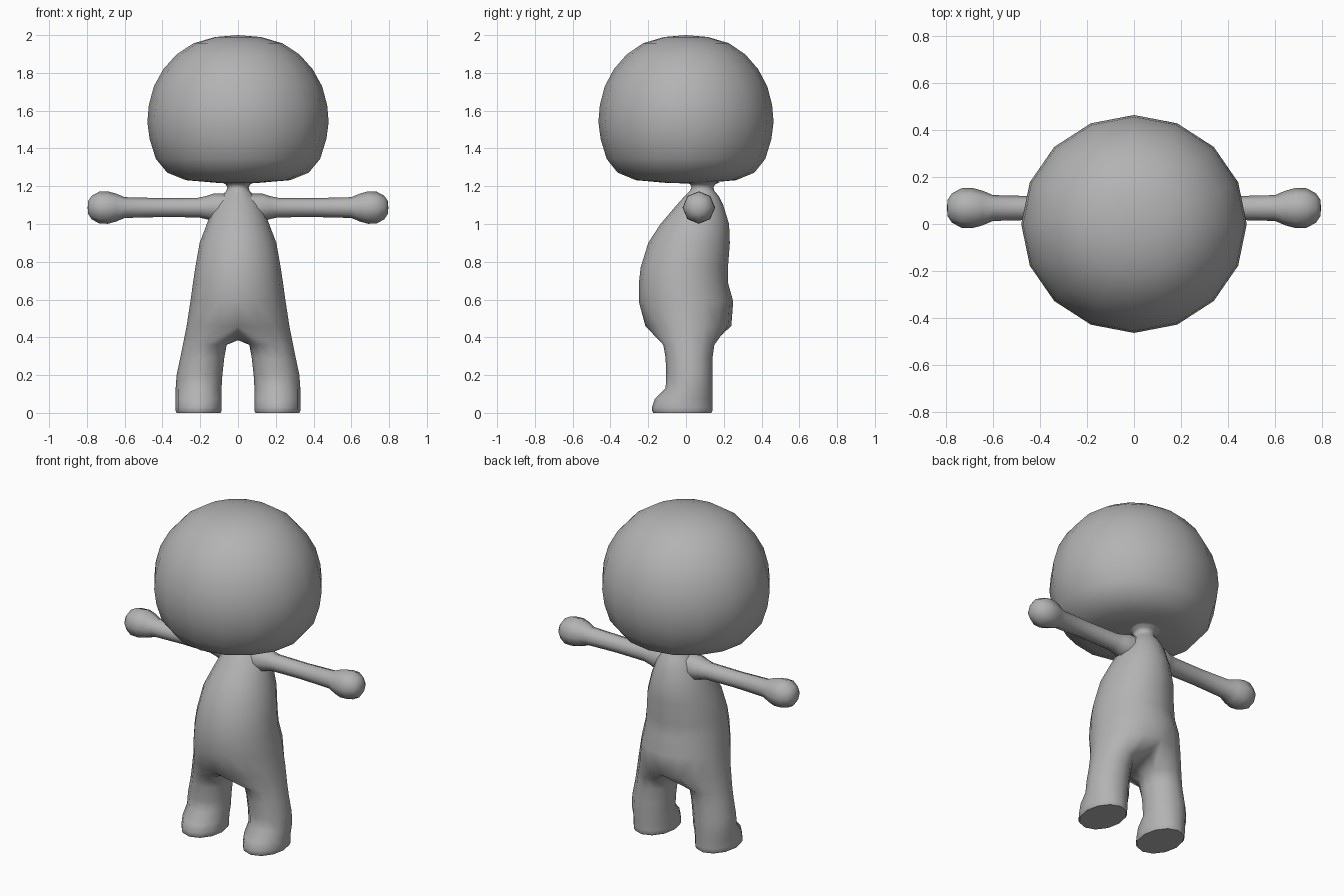
import bpy, bmesh, math

if "Cube" in bpy.data.objects:
    bpy.data.objects.remove(bpy.data.objects["Cube"])

grey = bpy.data.materials.new("plain grey")
grey.diffuse_color = (0.45, 0.45, 0.45, 1)
grey.use_nodes = True
grey.node_tree.nodes["Principled BSDF"].inputs["Base Color"].default_value = grey.diffuse_color


def finish(name, bm, mirror=False):
    """Turn a bmesh into a smooth-shaded, optionally mirrored object."""
    bmesh.ops.recalc_face_normals(bm, faces=bm.faces)
    mesh = bpy.data.meshes.new(name)
    bm.to_mesh(mesh)
    bm.free()
    mesh.materials.append(grey)
    ob = bpy.data.objects.new(name, mesh)
    bpy.context.collection.objects.link(ob)
    if mirror:
        mod = ob.modifiers.new("mirror", 'MIRROR')
        mod.use_clip = True
        mod.merge_threshold = 0.001
    bpy.ops.object.select_all(action='DESELECT')
    bpy.context.view_layer.objects.active = ob
    ob.select_set(True)
    bpy.ops.object.shade_smooth_by_angle(angle=math.radians(62))
    return ob


def bridge(bm, a, b, closed=True):
    """Join two rings of equal length with quads."""
    n = len(a)
    for i in range(n if closed else n - 1):
        j = (i + 1) % n
        bm.faces.new((a[i], a[j], b[j], b[i]))


def fan(bm, ring, tip):
    """Close a ring to a point."""
    v = bm.verts.new(tip)
    for i in range(len(ring)):
        bm.faces.new((ring[i], ring[(i + 1) % len(ring)], v))


# Head: sixteen-sided turned profile of (radius, height)
HEAD = [(0.10, 1.217), (0.275, 1.232), (0.375, 1.272), (0.435, 1.345),
        (0.468, 1.45), (0.48, 1.54), (0.472, 1.63), (0.445, 1.73),
        (0.395, 1.82), (0.325, 1.898), (0.235, 1.957), (0.12, 1.99)]
bm = bmesh.new()
rings = []
for r, z in HEAD:
    rings.append([bm.verts.new((r * math.cos(k * math.pi / 8),
                                r * 0.966 * math.sin(k * math.pi / 8), z))
                  for k in range(16)])
for a, b in zip(rings, rings[1:]):
    bridge(bm, a, b)
fan(bm, rings[0], (0, 0, 1.215))
fan(bm, rings[-1], (0, 0, 2.0))
finish("head", bm)

# Torso half-rings: (height, half width, front y, back y)
TORSO = [(1.222, 0.09, 0.00, 0.18), (1.21, 0.066, 0.022, 0.155),
         (1.195, 0.056, 0.03, 0.145), (1.175, 0.062, 0.02, 0.15),
         (1.15, 0.085, -0.005, 0.172), (1.10, 0.125, -0.05, 0.197),
         (1.00, 0.165, -0.135, 0.228), (0.90, 0.203, -0.20, 0.232),
         (0.77, 0.226, -0.24, 0.222), (0.69, 0.238, -0.249, 0.222),
         (0.59, 0.252, -0.25, 0.25), (0.46, 0.272, -0.215, 0.24)]
# Leg rings: (height, inner x, outer x, front y, back y)
LEG = [(0.36, 0.06, 0.292, -0.12, 0.15), (0.29, 0.073, 0.306, -0.108, 0.14),
       (0.20, 0.083, 0.325, -0.105, 0.14), (0.13, 0.087, 0.33, -0.108, 0.14),
       (0.075, 0.087, 0.33, -0.165, 0.14), (0.03, 0.087, 0.33, -0.18, 0.14),
       (0.012, 0.087, 0.33, -0.18, 0.14), (0.0, 0.093, 0.324, -0.174, 0.134)]
bm = bmesh.new()
prev = None
for z, w, f, b in TORSO:
    ring = []
    for k in range(9):
        t = (k - 4) * math.pi / 8
        x = 0 if k in (0, 8) else w * math.cos(t)
        ring.append(bm.verts.new((x, (f + b) / 2 + (b - f) / 2 * math.sin(t), z)))
    if prev:
        bridge(bm, prev, ring, closed=False)
    prev = ring

# Crotch arch closes the half-ring into a full leg loop
prev = prev + [bm.verts.new(p) for p in
               ((0, 0.14, 0.41), (0, 0.01, 0.385), (0, -0.11, 0.41))]
for z, x0, x1, f, b in LEG:
    ring = []
    for k in range(12):
        t = (k - 4) * math.pi / 6
        ring.append(bm.verts.new(((x0 + x1) / 2 + (x1 - x0) / 2 * math.cos(t),
                                  (f + b) / 2 + (b - f) / 2 * math.sin(t), z)))
    bridge(bm, prev, ring)
    prev = ring
bm.faces.new(prev)
finish("body_and_legs", bm, mirror=True)

# Arms with round hands: eight-sided profile of (x, radius)
ARM = [(0.06, 0.075), (0.13, 0.074), (0.165, 0.062), (0.21, 0.052),
       (0.40, 0.05), (0.60, 0.055), (0.645, 0.074), (0.69, 0.086),
       (0.735, 0.084), (0.775, 0.062), (0.793, 0.035)]
bm = bmesh.new()
rings = []
for x, r in ARM:
    rings.append([bm.verts.new((x, 0.068 + r * math.cos(k * math.pi / 4),
                                1.087 + r * math.sin(k * math.pi / 4)))
                  for k in range(8)])
for a, b in zip(rings, rings[1:]):
    bridge(bm, a, b)
bm.faces.new(rings[0])
fan(bm, rings[-1], (0.796, 0.068, 1.087))
finish("arms", bm, mirror=True)
